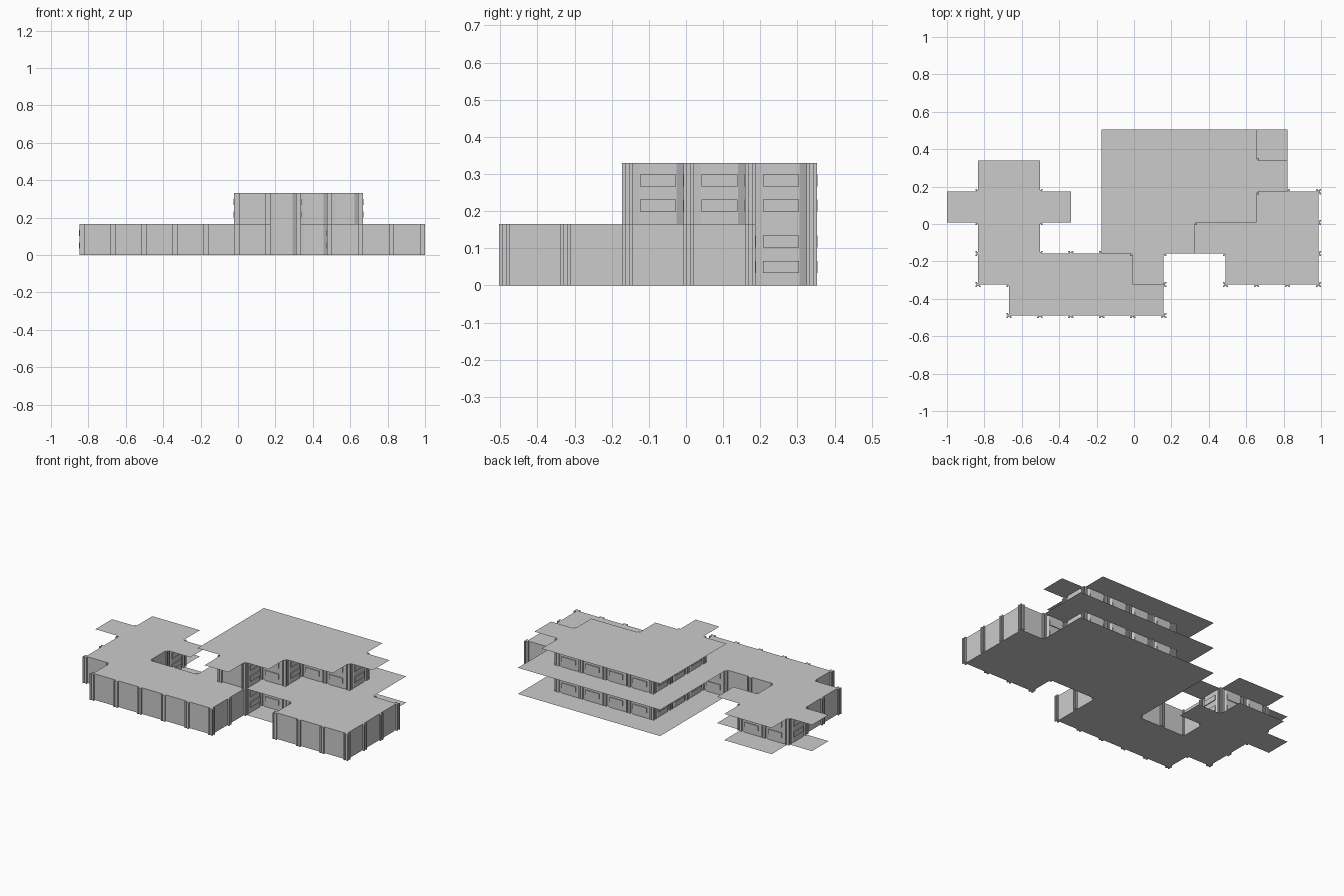
import bpy, bmesh, math
from mathutils import Matrix, Vector

if "Cube" in bpy.data.objects:
    bpy.data.objects.remove(bpy.data.objects["Cube"])

S = 0.1655            # cell size
X0, Y0 = -1.0, -0.489  # grid origin
H = 0.165             # storey height
P = 0.014             # half column width


def span(rows):
    """rows: {row: [(first, last), ...]} -> set of grid cells"""
    return {(i, j) for j, runs in rows.items() for a, b in runs for i in range(a, b + 1)}


ground_slab = span({0: [(2, 6)], 1: [(1, 6), (9, 11)], 2: [(1, 2), (5, 11)],
                    3: [(0, 3), (5, 11)], 4: [(1, 2), (5, 10)], 5: [(5, 10)]})
roof_slab = span({1: [(6, 6)], 2: [(5, 7)], 3: [(5, 9)], 4: [(5, 10)], 5: [(5, 9)]})
ground_rooms = span({0: [(2, 6)], 1: [(1, 6), (9, 11)], 2: [(1, 2), (6, 6), (9, 11)],
                     3: [(1, 2), (6, 11)], 4: [(6, 9)]})
upper_rooms = span({2: [(6, 6)], 3: [(6, 7)], 4: [(6, 9)]})


def finish(name, bm):
    me = bpy.data.meshes.new(name)
    bm.to_mesh(me)
    bm.free()
    ob = bpy.data.objects.new(name, me)
    bpy.context.collection.objects.link(ob)
    return ob


def slab(name, cells, z):
    bm = bmesh.new()
    for i, j in cells:
        bm.faces.new([bm.verts.new((X0 + (i + a) * S, Y0 + (j + b) * S, z))
                      for a, b in ((0, 0), (1, 0), (1, 1), (0, 1))])
    bmesh.ops.remove_doubles(bm, verts=bm.verts, dist=1e-4)
    bmesh.ops.dissolve_limit(bm, angle_limit=0.01, verts=bm.verts, edges=bm.edges)
    finish(name, bm)


def strip(bm, M, pts, z):
    """Upright sheet along a plan profile"""
    for (x1, y1), (x2, y2) in zip(pts, pts[1:]):
        bm.faces.new([bm.verts.new(M @ Vector(c)) for c in
                      ((x1, y1, z), (x2, y2, z), (x2, y2, z + H), (x1, y1, z + H))])


def storey(name, rooms, slabs, z, plain):
    walls, bays, louvres, cols = (bmesh.new() for _ in range(4))
    corners = set()
    for i, j in rooms:
        for k, (dx, dy) in enumerate(((0, -1), (1, 0), (0, 1), (-1, 0))):
            if (i + dx, j + dy) in rooms:
                continue
            # local frame: x along the wall, -y outwards
            M = (Matrix.Translation((X0 + (i + .5 + dx / 2) * S, Y0 + (j + .5 + dy / 2) * S, 0))
                 @ Matrix.Rotation(k * math.pi / 2, 4, 'Z'))
            e = S / 2
            for s in (-1, 1):
                v = M @ Vector((s * e, 0, 0))
                corners.add((round((v.x - X0) / S), round((v.y - Y0) / S)))
            if (i + dx, j + dy) in slabs and (i, j, k) not in plain:
                # shallow canted window bay with two raised bands
                strip(bays, M, [(-e, 0), (-e + P, 0), (-.05, -.011), (.05, -.011), (e - P, 0), (e, 0)], z)
                for zc in (.05, .118):
                    bmesh.ops.create_cube(louvres, size=1, matrix=M @ Matrix.Translation((0, -.0135, z + zc))
                                          @ Matrix.Diagonal((.096, .005, .032, 1)))
            else:
                strip(walls, M, [(-e, 0), (e, 0)], z)
    # grooved square columns
    g, d = .005, .008
    quarter = [(P, -P), (P, -g), (d, -g), (d, g), (P, g)]
    prof = []
    for k in range(4):
        R = Matrix.Rotation(k * math.pi / 2, 2)
        prof += [R @ Vector(p) for p in quarter]
    for a, b in corners:
        c = Vector((X0 + a * S, Y0 + b * S))
        f = cols.faces.new([cols.verts.new((c.x + p.x, c.y + p.y, z)) for p in prof])
        new = bmesh.ops.extrude_face_region(cols, geom=[f])["geom"]
        bmesh.ops.translate(cols, vec=(0, 0, H),
                            verts=[v for v in new if isinstance(v, bmesh.types.BMVert)])
    bmesh.ops.recalc_face_normals(cols, faces=cols.faces)
    for part, bm in (("plain_walls", walls), ("window_bays", bays),
                     ("window_bands", louvres), ("columns", cols)):
        bmesh.ops.remove_doubles(bm, verts=bm.verts, dist=1e-5)
        finish(name + "_" + part, bm)


# Floors and roof
slab("ground_floor_slab", ground_slab, 0)
slab("terrace_slab", ground_slab, H)
slab("roof_slab", roof_slab, 2 * H)

# Storeys
storey("ground", ground_rooms, ground_slab, 0, set())
storey("upper", upper_rooms, roof_slab, H, {(6, 2, 0)})
